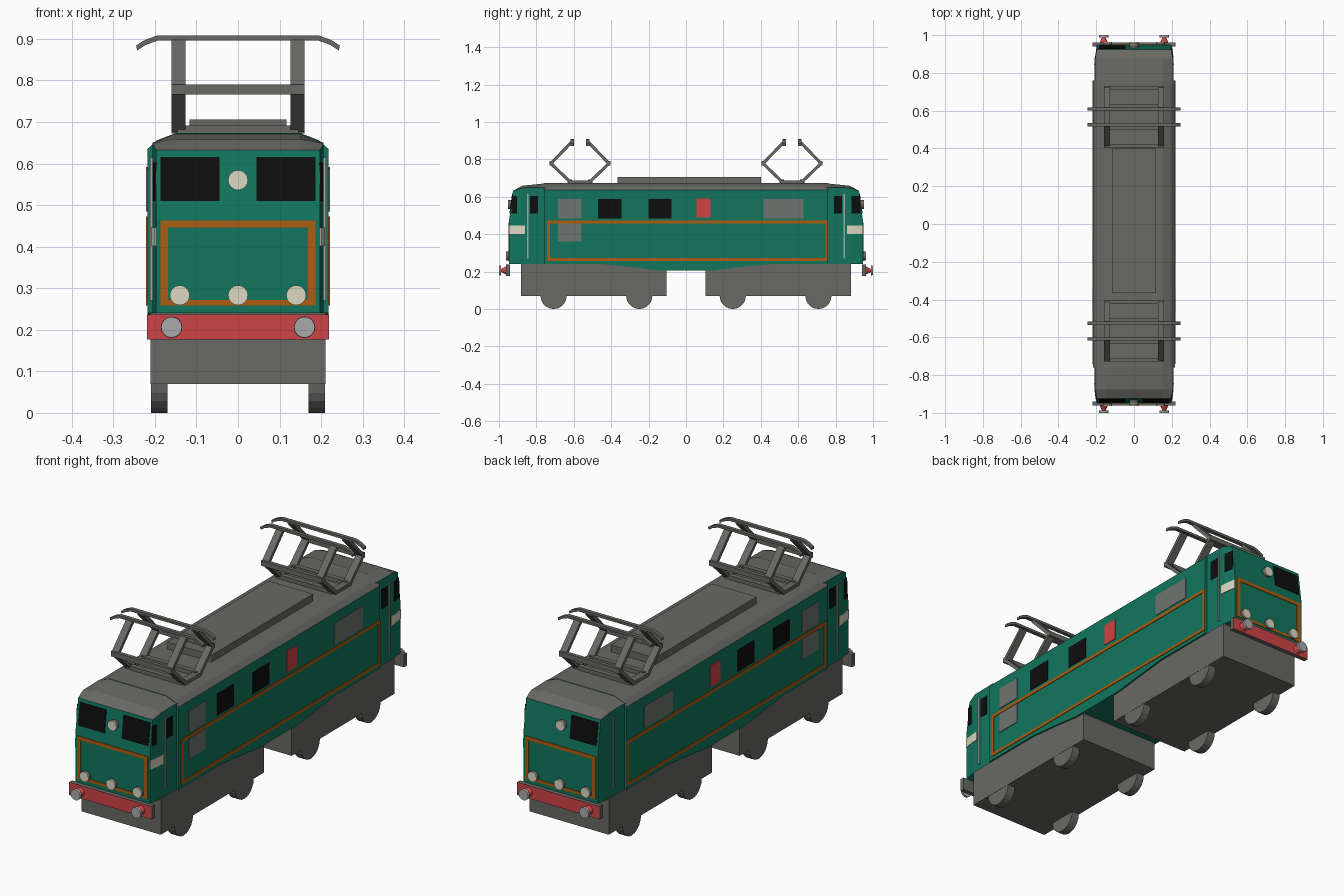
import bpy, bmesh, math
from mathutils import Vector

if "Cube" in bpy.data.objects:
    bpy.data.objects.remove(bpy.data.objects["Cube"])


def material(name, r, g, b):
    lin = [((c / 255 + 0.055) / 1.055) ** 2.4 if c > 10 else c / 255 / 12.92 for c in (r, g, b)]
    m = bpy.data.materials.new(name)
    m.diffuse_color = (*lin, 1)
    m.use_nodes = True
    m.node_tree.nodes["Principled BSDF"].inputs["Base Color"].default_value = m.diffuse_color
    return m


GREEN = material("body green", 17, 118, 94)
GREY = material("dark grey", 104, 104, 99)
PANEL = material("panel grey", 112, 117, 112)
BLACK = material("window black", 13, 13, 13)
RED = material("red", 207, 68, 70)
ORANGE = material("orange", 174, 92, 16)
CREAM = material("cream", 220, 216, 196)
SILVER = material("silver", 170, 170, 170)


def finish(name, bm, *mats):
    bmesh.ops.recalc_face_normals(bm, faces=bm.faces)
    me = bpy.data.meshes.new(name)
    bm.to_mesh(me)
    bm.free()
    for m in mats:
        me.materials.append(m)
    ob = bpy.data.objects.new(name, me)
    bpy.context.collection.objects.link(ob)
    return ob


def prism(name, pts, offset, mat, mat2=None, rule=None):
    """Extrude a 3D polygon along an offset; rule(normal) picks mat2."""
    bm = bmesh.new()
    a = [bm.verts.new(p) for p in pts]
    b = [bm.verts.new(Vector(p) + Vector(offset)) for p in pts]
    n = len(a)
    bm.faces.new(a)
    bm.faces.new(b[::-1])
    for i in range(n):
        bm.faces.new((a[i], b[i], b[(i + 1) % n], a[(i + 1) % n]))
    bmesh.ops.recalc_face_normals(bm, faces=bm.faces)
    if rule:
        for f in bm.faces:
            f.material_index = int(rule(f.normal))
    return finish(name, bm, *([mat, mat2] if mat2 else [mat]))


def box(name, x, y, z, mat, mat2=None, rule=None):
    pts = [(x[0], y[0], z[0]), (x[1], y[0], z[0]), (x[1], y[1], z[0]), (x[0], y[1], z[0])]
    return prism(name, pts, (0, 0, z[1] - z[0]), mat, mat2, rule)


def disc_y(name, x, y0, y1, z, r, mat, r2=None):
    """Round part along y, tapering from r to r2."""
    bm = bmesh.new()
    n, r2 = 16, r if r2 is None else r2
    rings = [[bm.verts.new((x + q * math.cos(i * math.tau / n), y, z + q * math.sin(i * math.tau / n)))
              for i in range(n)] for y, q in ((y0, r), (y1, r2))]
    bm.faces.new(rings[0])
    bm.faces.new(rings[1])
    for i in range(n):
        j = (i + 1) % n
        bm.faces.new((rings[0][i], rings[0][j], rings[1][j], rings[1][i]))
    return finish(name, bm, mat)


# Main body with dropped belly, and its chamfered roof
belly = [(-0.76, 0.24), (-0.45, 0.24), (-0.3, 0.225), (-0.15, 0.207)]
side = belly + [(-y, z) for y, z in belly[::-1]] + [(0.76, 0.635), (-0.76, 0.635)]
prism("main_body", [(-0.218, y, z) for y, z in side], (0.436, 0, 0), GREEN)
roof = [(-0.218, 0.635), (-0.195, 0.656), (-0.15, 0.673), (0.15, 0.673), (0.195, 0.656), (0.218, 0.635)]
prism("main_roof", [(x, -0.76, z) for x, z in roof], (0, 1.52, 0), GREY, GREEN, lambda n: abs(n.y) > 0.9)
box("roof_hatch", (-0.117, 0.117), (-0.365, 0.4), (0.67, 0.706), GREY)

BEND, NOSE, W0, W1, YT = 0.465, 0.947, 0.206, 0.197, 0.885


def nose_y(z):
    return NOSE - max(0, z - BEND) / (0.632 - BEND) * 0.022


def cab_x(y, z):
    return W0 - max(0, y - YT) / (nose_y(z) - YT) * (W0 - W1)


def cab(name, s):
    """Cab lofted from three half sections, mirrored across x."""
    rows = [[(W0, 0.75, 0.24), (W0, 0.75, BEND), (W0, 0.75, 0.65), (0.15, 0.75, 0.672)],
            [(W0, YT, 0.24), (W0, YT, BEND), (W0, 0.875, 0.648), (0.15, 0.875, 0.659)],
            [(W1, NOSE, 0.24), (W1, NOSE, BEND), (W1, 0.925, 0.632), (0.15, 0.925, 0.632)]]
    bm = bmesh.new()
    grid = []
    for row in rows:
        full = row + [(-x, y, z) for x, y, z in row[::-1]]
        grid.append([bm.verts.new((x, s * y, z)) for x, y, z in full])
    for a, b in zip(grid, grid[1:]):
        for i in range(8):
            f = bm.faces.new((a[i], a[(i + 1) % 8], b[(i + 1) % 8], b[i]))
            f.material_index = 1 if i in (2, 3, 4) else 0
    g = grid[2]
    bm.faces.new((g[0], g[1], g[6], g[7]))
    bm.faces.new((g[1], g[2], g[3], g[4], g[5], g[6]))
    bm.faces.new(grid[0])
    return finish(name, bm, GREEN, GREY)


def nose_plate(name, s, x0, x1, z0, z1, mat):
    pts = [(x, s * (nose_y(z) - 0.001), z) for x, z in ((x0, z0), (x1, z0), (x1, z1), (x0, z1))]
    prism(name, pts, (0, s * 0.004, 0), mat)


def cab_plate(name, sx, s, y0, y1, z0, z1, mat):
    pts = [(sx * (cab_x(y, z) - 0.001), s * y, z) for y, z in ((y0, z0), (y1, z0), (y1, z1), (y0, z1))]
    prism(name, pts, (sx * 0.004, 0, 0), mat)


def lamp(name, s, x, y, z):
    disc_y(name + "_housing", x, s * (y - 0.02), s * (y + 0.012), z, 0.024, GREY)
    disc_y(name + "_glass", x, s * (y + 0.012), s * (y + 0.016), z, 0.024, CREAM)


for s, end in ((-1, "front"), (1, "back")):
    cab(end + "_cab", s)
    # Windscreens: the back end has only one
    for sx in ((-1, 1) if s < 0 else (-1,)):
        nose_plate(end + "_windscreen", s, sx * 0.045, sx * 0.186, 0.51, 0.616, BLACK)
    # Nose stripe frame
    nose_plate(end + "_stripe_top", s, -0.187, 0.187, 0.446, 0.463, ORANGE)
    nose_plate(end + "_stripe_bottom", s, -0.187, 0.187, 0.258, 0.272, ORANGE)
    for sx in (-1, 1):
        nose_plate(end + "_stripe_side", s, sx * 0.168, sx * 0.187, 0.272, 0.446, ORANGE)
    # Lamps
    lamp(end + "_top_lamp", s, 0, 0.936, 0.56)
    for x in (-0.14, 0, 0.14):
        lamp(end + "_lower_lamp", s, x, 0.947, 0.283)
    # Buffer beam, red on its outer face, with buffers
    box(end + "_buffer_beam", (-0.219, 0.219), sorted((s * 0.94, s * 0.962)), (0.176, 0.237),
        GREY, RED, lambda n, s=s: n.y * s > 0.9)
    for x in (-0.16, 0.16):
        disc_y(end + "_buffer_stem", x, s * 0.96, s * 0.988, 0.206, 0.022, RED, 0.009)
        disc_y(end + "_buffer_head", x, s * 0.988, s * 1.0, 0.206, 0.026, SILVER, 0.025)
    # Cab sides: handrail, windows and cream plate (one corner is plain)
    for sx in (-1, 1):
        box(end + "_handrail", sorted((sx * 0.203, sx * 0.212)), (s * 0.845 - 0.004, s * 0.845 + 0.004),
            (0.27, 0.615), SILVER)
        if (sx, s) == (-1, 1):
            continue
        cab_plate(end + "_door_window", sx, s, 0.79, 0.834, 0.51, 0.603, BLACK)
        cab_plate(end + "_corner_window", sx, s, 0.904 if s < 0 else 0.886, 0.932, 0.51, 0.603, BLACK)
        cab_plate(end + "_cream_plate", sx, s, 0.862, YT, 0.402, 0.446, CREAM)
        cab_plate(end + "_cream_plate", sx, s, YT, 0.946, 0.402, 0.446, CREAM)
    # Bogie and wheels
    box(end + "_bogie", (-0.21, 0.21), sorted((s * 0.105, s * 0.882)), (0.07, 0.241), GREY)
    for wy in (0.25, 0.708):
        for sx in (-1, 1):
            ring = [(sx * 0.17, s * wy + 0.07 * math.cos(i * math.tau / 20), 0.07 + 0.07 * math.sin(i * math.tau / 20))
                    for i in range(20)]
            prism(end + "_wheel", ring, (sx * 0.039, 0, 0), GREY)

# Side panels, windows and stripe frame, same on both sides
plates = [("vent_upper", -0.685, -0.56, 0.485, 0.588, PANEL), ("vent_lower", -0.685, -0.56, 0.36, 0.456, PANEL),
          ("side_window", -0.47, -0.345, 0.485, 0.588, BLACK), ("side_window", -0.2, -0.077, 0.485, 0.588, BLACK),
          ("red_panel", 0.056, 0.131, 0.49, 0.592, RED), ("vent_wide", 0.414, 0.628, 0.485, 0.588, PANEL),
          ("side_stripe_top", -0.742, 0.762, 0.458, 0.473, ORANGE),
          ("side_stripe_bottom", -0.742, 0.762, 0.258, 0.272, ORANGE),
          ("side_stripe_end", -0.742, -0.727, 0.272, 0.458, ORANGE),
          ("side_stripe_end", 0.747, 0.762, 0.272, 0.458, ORANGE)]
for sx in (-1, 1):
    for name, y0, y1, z0, z1, mat in plates:
        box(name, sorted((sx * 0.217, sx * 0.221)), (y0, min(y1, 0.76)), (z0, z1), mat)


def arm(name, p, q, x, t=0.016):
    """Flat bar between two (y, z) points."""
    p, q = Vector(p), Vector(q)
    d = (q - p).normalized()
    n = Vector((-d.y, d.x)) * t / 2
    pts = [p - n, q - n, q + n, p + n]
    prism(name, [(x - 0.017, v.x, v.y) for v in pts], (0.034, 0, 0), GREY)


# Pantographs: diamond arms, cross bars and curved collector strips
strip = [(0.245, 0.884), (0.225, 0.897), (0.195, 0.908)]
top = [(-x, z) for x, z in strip] + strip[::-1]
outline = top + [(x * 0.99, z - 0.012) for x, z in top[::-1]]
for c in (-0.567, 0.567):
    for k in (-1, 1):
        foot, knee, head = (c + k * 0.055, 0.682), (c + k * 0.155, 0.778), (c + k * 0.042, 0.895)
        for x in (-0.143, 0.143):
            arm("pantograph_lower_arm", foot, knee, x)
            arm("pantograph_upper_arm", knee, head, x)
        box("pantograph_knee_bar", (-0.16, 0.16), (knee[0] - 0.009, knee[0] + 0.009), (0.766, 0.79), GREY)
        box("pantograph_foot_bar", (-0.145, 0.145), (foot[0] - 0.012, foot[0] + 0.012), (0.67, 0.692), GREY)
        prism("collector_strip", [(x, head[0] - 0.009, z) for x, z in outline], (0, 0.018, 0), GREY)
    for x in (-0.143, 0.143):
        arm("pantograph_base_rail", (c - 0.06, 0.68), (c + 0.06, 0.68), x)
